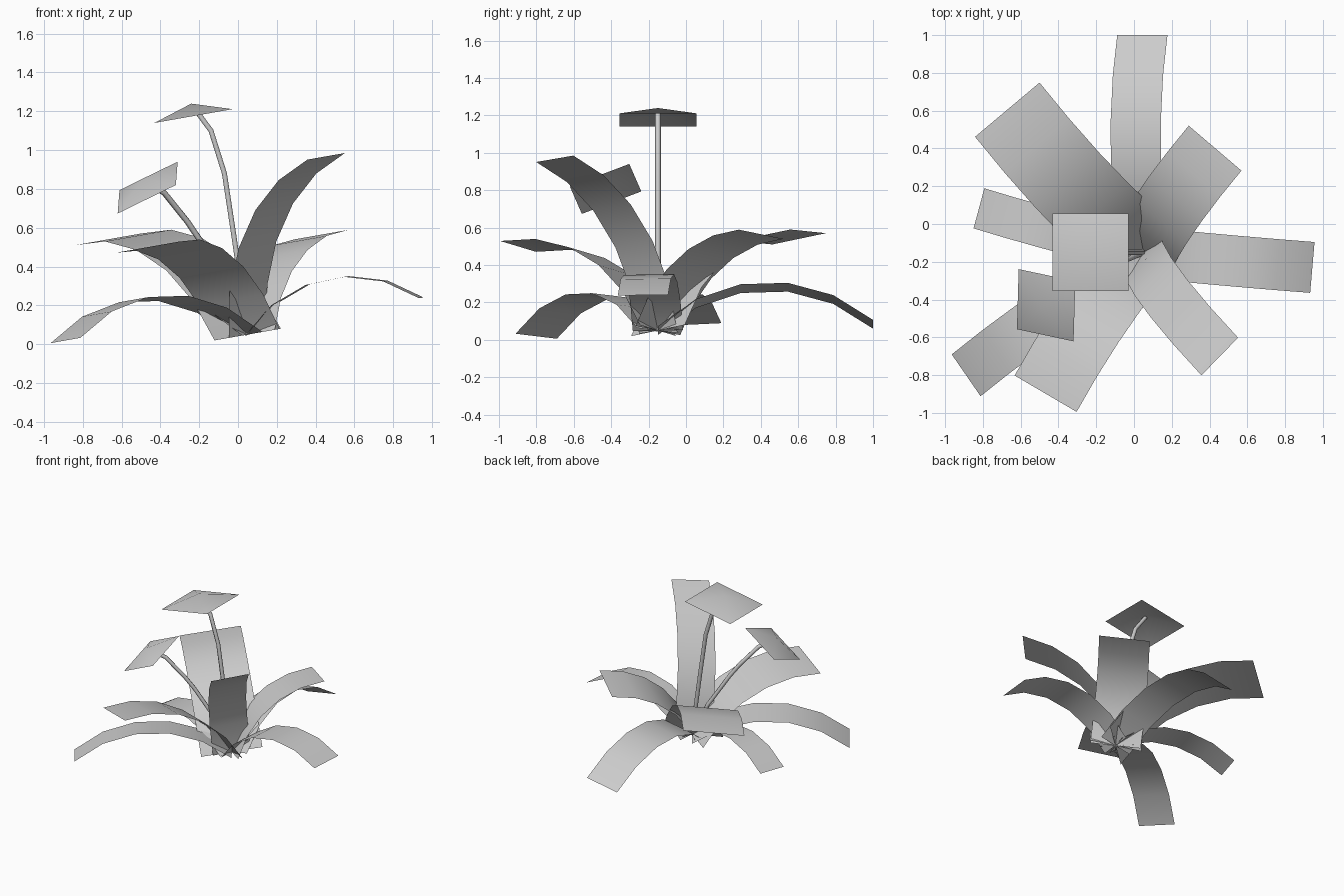
import bpy
import bmesh
from math import sin, cos, atan2, hypot, radians
from mathutils import Matrix, Vector

if "Cube" in bpy.data.objects:
    bpy.data.objects.remove(bpy.data.objects["Cube"], do_unlink=True)

COLOUR = (0.6, 0.6, 0.6, 1)
grey = bpy.data.materials.new("plain_grey")
grey.use_nodes = True
grey.diffuse_color = COLOUR
grey.node_tree.nodes["Principled BSDF"].inputs["Base Color"].default_value = COLOUR

# The whole plant leans slightly about its root
LEAN = Matrix.Translation((0.05, -0.15, 0.05)) @ Matrix.Rotation(radians(-10), 4, 'Y')


def add_object(name, data):
    data.materials.append(grey)
    obj = bpy.data.objects.new(name, data)
    bpy.context.collection.objects.link(obj)
    obj.matrix_world = LEAN
    return obj


def mesh_object(name, bm):
    for f in bm.faces:
        f.smooth = True
    mesh = bpy.data.meshes.new(name)
    bm.to_mesh(mesh)
    bm.free()
    return add_object(name, mesh)


def leaf(name, azimuth, width, reach, rise, bend, segments=5):
    """Flat strip bent in equal steps along an arc from the root to the tip."""
    out = Vector((cos(radians(azimuth)), sin(radians(azimuth)), 0))
    side = Vector((-out.y, out.x, 0)) * width / 2
    angles = [atan2(rise, reach) + radians(bend) * ((segments - 1) / 2 - i)
              for i in range(segments)]
    chord = sum(cos(a - atan2(rise, reach)) for a in angles)
    step = hypot(reach, rise) / chord
    bm = bmesh.new()
    mid = Vector()
    last = None
    for a in [None] + angles:
        if a is not None:
            mid = mid + (out * cos(a) + Vector((0, 0, sin(a)))) * step
        row = [bm.verts.new(mid + side), bm.verts.new(mid - side)]
        if last:
            bm.faces.new((last[0], last[1], row[1], row[0]))
        last = row
    mesh_object(name, bm)


def flower(name, centre, normal, along, size, height):
    """Open, shallow four-sided cap."""
    n = Vector(normal).normalized()
    u = Vector(along).cross(n).normalized()
    v = n.cross(u)
    c = Vector(centre)
    bm = bmesh.new()
    rim = [bm.verts.new(c + (u * i + v * j) * size / 2)
           for i, j in ((-1, -1), (1, -1), (1, 1), (-1, 1))]
    apex = bm.verts.new(c + n * height)
    for i in range(4):
        bm.faces.new((rim[i], rim[(i + 1) % 4], apex))
    mesh_object(name, bm)


def stem(name, points):
    curve = bpy.data.curves.new(name, 'CURVE')
    curve.dimensions = '3D'
    curve.bevel_depth = 0.015
    curve.bevel_resolution = 1
    spline = curve.splines.new('POLY')
    spline.points.add(len(points) - 1)
    for p, co in zip(spline.points, points):
        p.co = (*co, 1)
    add_object(name, curve)


# Leaves: azimuth, width, reach, rise, bend per segment
leaf("leaf_left", -5, 0.27, 0.917, 0.031, 18.5)
leaf("leaf_back_left", 50, 0.37, 0.72, 0.441, 14)
leaf("leaf_back", 90, 0.27, 1.15, 0.034, 17)
leaf("leaf_back_right", 129.6, 0.45, 0.98, 0.608, 15)
leaf("leaf_right", 164.7, 0.22, 0.883, 0.185, 17)
leaf("leaf_front_right", 215, 0.27, 1.135, 0.133, 16)
leaf("leaf_front", 240, 0.385, 0.864, 0.533, 14.75)
leaf("leaf_front_left", -44.7, 0.28, 0.784, 0.834, 14)

# Flowers and their stems
flower("tall_flower", (-0.08, 0, 1.157), (0, 0, 1), (0, 1, 0), 0.41, 0.065)
stem("tall_stem", [(0, 0, 0), (0.01, 0, 0.25), (0.018, 0, 0.505),
                   (0.026, 0, 0.838), (-0.004, 0, 1.067), (-0.075, 0, 1.21)])
flower("short_flower", (-0.376, -0.28, 0.835), (-0.32, -0.30, 0.9),
       (0.09, 0.94, 0.34), 0.34, 0.055)
stem("short_stem", [(0, 0, 0), (-0.06, -0.045, 0.26), (-0.16, -0.12, 0.526),
                    (-0.204, -0.155, 0.625), (-0.297, -0.225, 0.794),
                    (-0.388, -0.291, 0.87)])
